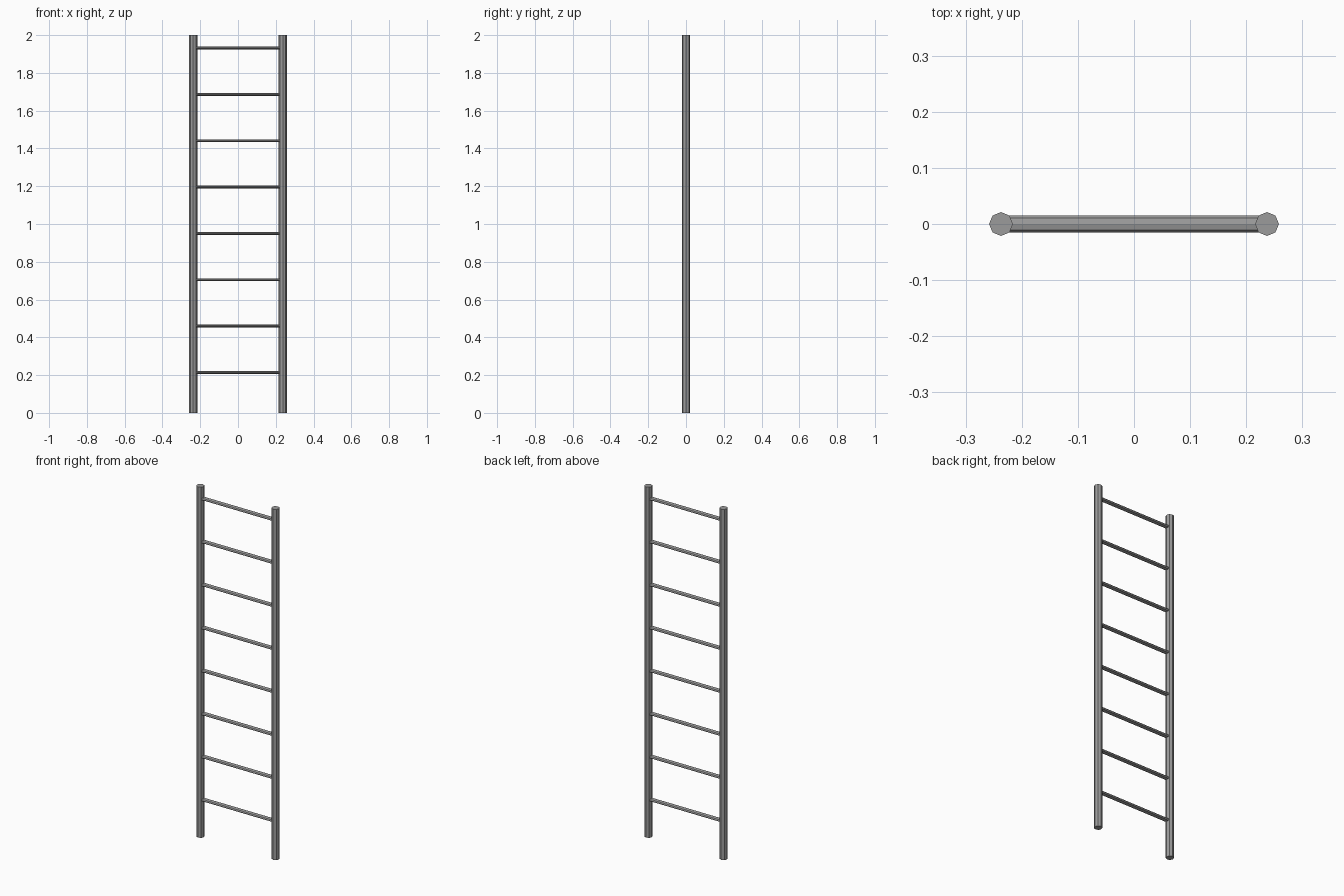
import bpy
from math import pi

RAIL_X = 0.237
RAIL_RADIUS = 0.0213
HEIGHT = 2.0
RUNG_COUNT = 8
FIRST_RUNG = 0.214
RUNG_STEP = 0.2453

if "Cube" in bpy.data.objects:
    bpy.data.objects.remove(bpy.data.objects["Cube"])

# Single grey metal
metal = bpy.data.materials.new("grey_metal")
metal.use_nodes = True
colour = (0.33, 0.33, 0.33, 1)
metal.diffuse_color = colour
metal.node_tree.nodes["Principled BSDF"].inputs["Base Color"].default_value = colour


def bar(name, radius, length, location, rotation=(0, 0, 0), flatten=1.0):
    """Flat-shaded eight-sided bar, optionally flattened across its local x."""
    bpy.ops.mesh.primitive_cylinder_add(
        vertices=8, radius=radius, depth=length, location=location, rotation=rotation)
    obj = bpy.context.object
    obj.name = name
    obj.scale.x = flatten
    obj.data.materials.append(metal)
    return obj


# Upright rails
for side, sign in (("left", 1), ("right", -1)):
    bar(f"{side}_rail", RAIL_RADIUS, HEIGHT, (sign * RAIL_X, 0, HEIGHT / 2))

# Flattened rungs, ending inside the rails
for i in range(RUNG_COUNT):
    bar(f"rung_{i + 1}", 0.015, 2 * RAIL_X, (0, 0, FIRST_RUNG + i * RUNG_STEP),
        rotation=(0, pi / 2, 0), flatten=0.5)
